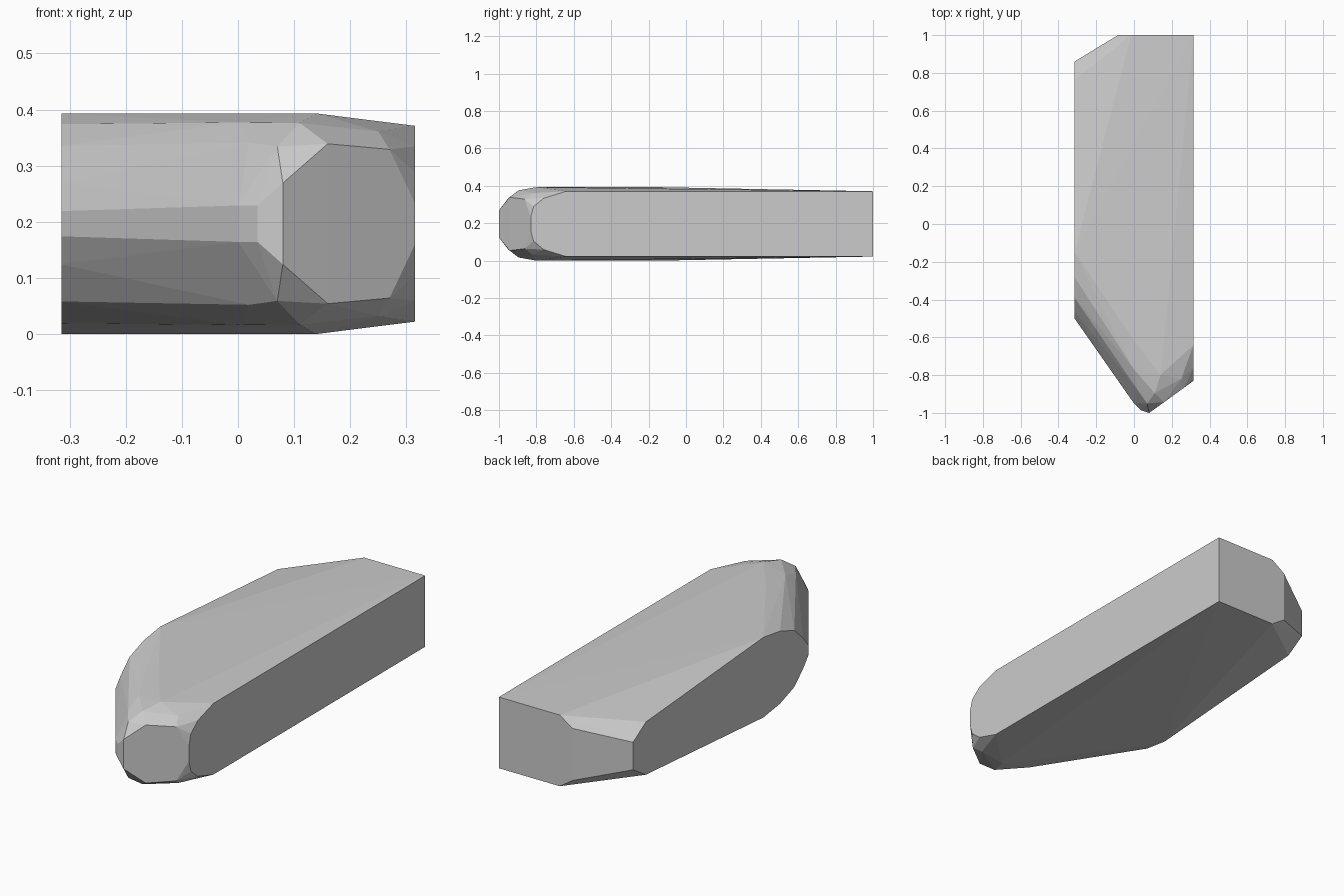
import bpy, bmesh

if "Cube" in bpy.data.objects:
    bpy.data.objects.remove(bpy.data.objects["Cube"])

MID = 0.1975  # the block is mirrored above and below this height

# Upper-half outline points (x, y, z)
left_side = [(-.315, -.15, .394), (-.315, -.28, .375), (-.315, -.39, .336),
             (-.315, -.46, .27), (-.315, -.50, .22),
             (-.315, .76, .327), (-.315, .86, .265)]
right_side = [(.315, -.64, .372), (.315, -.76, .335), (.315, -.815, .29),
              (.315, -.83, .235), (.315, 1.0, .372)]
back_end = [(-.015, 1.0, .372), (-.085, 1.0, .325)]
nose = [(0, -.62, .394), (.14, -.80, .394), (.11, -.895, .377), (0, -.77, .378),
        (.02, -.88, .342), (.07, -.95, .335), (.16, -.943, .34),
        (.27, -.863, .33), (.25, -.82, .362), (0, -.915, .27),
        (0, -.95, .23), (.035, -.985, .23), (.08, -1.0, .27)]

# Wrap a convex skin around the mirrored outlines
bm = bmesh.new()
for x, y, z in left_side + right_side + back_end + nose:
    bm.verts.new((x, y, z))
    bm.verts.new((x, y, 2 * MID - z))
hull = bmesh.ops.convex_hull(bm, input=bm.verts[:])
loose = {g for g in hull["geom_interior"] + hull["geom_unused"]
         if isinstance(g, bmesh.types.BMVert)}
bmesh.ops.delete(bm, geom=list(loose), context='VERTS')

# Merge coplanar triangles into clean flat faces
bmesh.ops.dissolve_limit(bm, angle_limit=0.01, verts=bm.verts[:], edges=bm.edges[:])
bmesh.ops.recalc_face_normals(bm, faces=bm.faces[:])
low = min(v.co.z for v in bm.verts)
for v in bm.verts:
    v.co.z -= low

mesh = bpy.data.meshes.new("pointed_block")
bm.to_mesh(mesh)
bm.free()
block = bpy.data.objects.new("pointed_block", mesh)
bpy.context.collection.objects.link(block)
